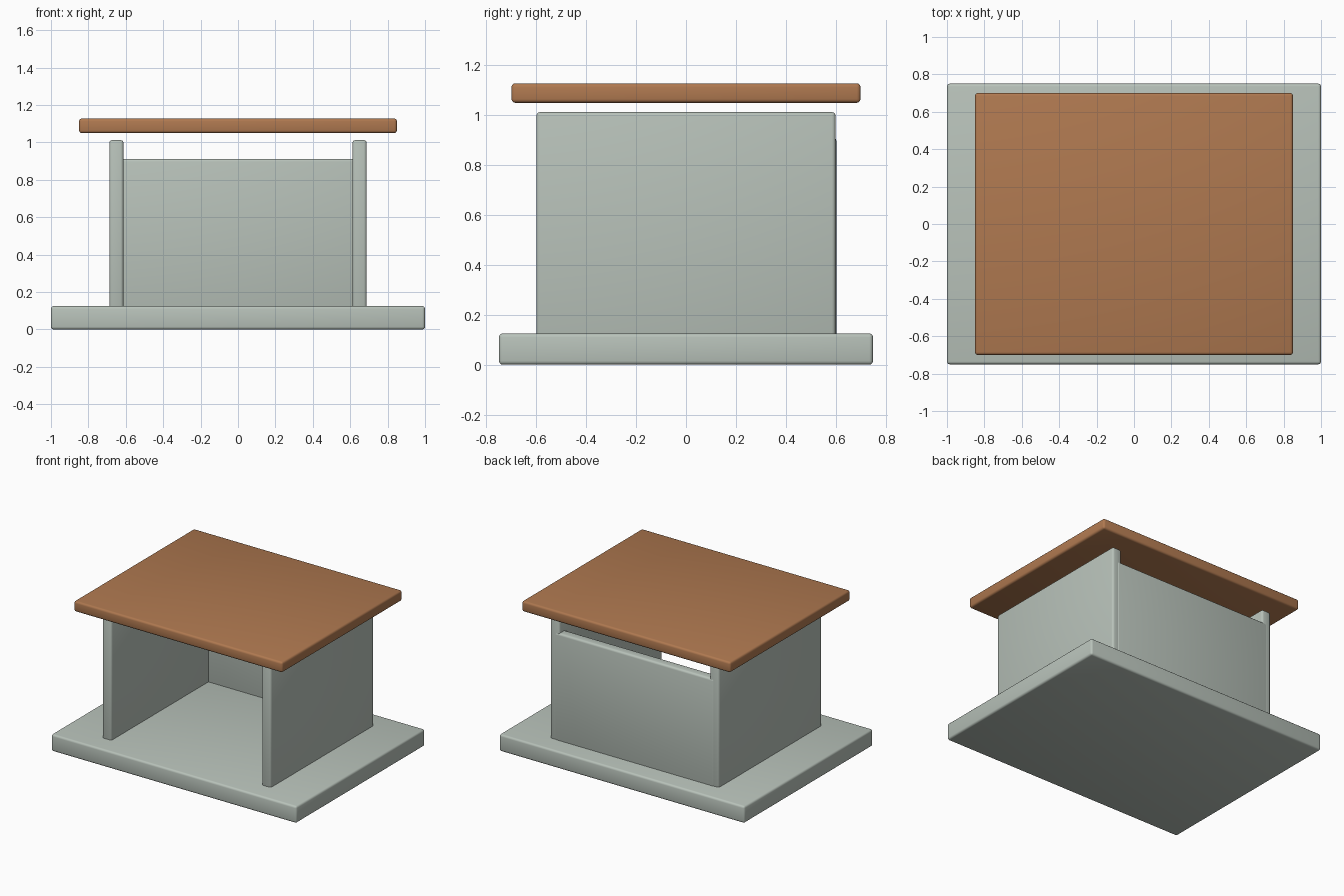
import bpy
import math

cube = bpy.data.objects.get("Cube")
if cube:
    bpy.data.objects.remove(cube, do_unlink=True)


def make_material(name, colour):
    mat = bpy.data.materials.new(name)
    mat.use_nodes = True
    mat.diffuse_color = (*colour, 1)
    mat.node_tree.nodes["Principled BSDF"].inputs["Base Color"].default_value = (*colour, 1)
    return mat


def rounded_board(name, low, high, mat, radius=0.015):
    """Box between two corners with softly rounded edges."""
    centre = [(a + b) / 2 for a, b in zip(low, high)]
    bpy.ops.mesh.primitive_cube_add(size=1, location=centre)
    board = bpy.context.object
    board.name = name
    board.scale = [b - a for a, b in zip(low, high)]
    bpy.ops.object.transform_apply(location=False, rotation=False, scale=True)
    board.data.materials.append(mat)
    bevel = board.modifiers.new("Rounded edges", "BEVEL")
    bevel.width = radius
    bevel.segments = 3
    bpy.ops.object.modifier_apply(modifier=bevel.name)
    bpy.ops.object.shade_smooth_by_angle(angle=math.radians(35))
    return board


plaster = make_material("pale grey green", (0.48, 0.54, 0.49))
clay = make_material("terracotta brown", (0.43, 0.19, 0.08))

# Floor slab
rounded_board("floor_slab", (-1, -0.75, 0), (1, 0.75, 0.125), plaster)

# Side walls, mirrored about the centre
for name, side in (("left_wall", 1), ("right_wall", -1)):
    inner, outer = sorted((side * 0.6125, side * 0.6875))
    rounded_board(name, (inner, -0.6, 0.1), (outer, 0.6, 1.0125), plaster)

# Lower back wall, set between the side walls
rounded_board("back_wall", (-0.65, 0.53, 0.1), (0.65, 0.603, 0.9125), plaster)

# Flat roof floating above the walls
rounded_board("roof", (-0.85, -0.7, 1.05), (0.85, 0.7, 1.128), clay)
